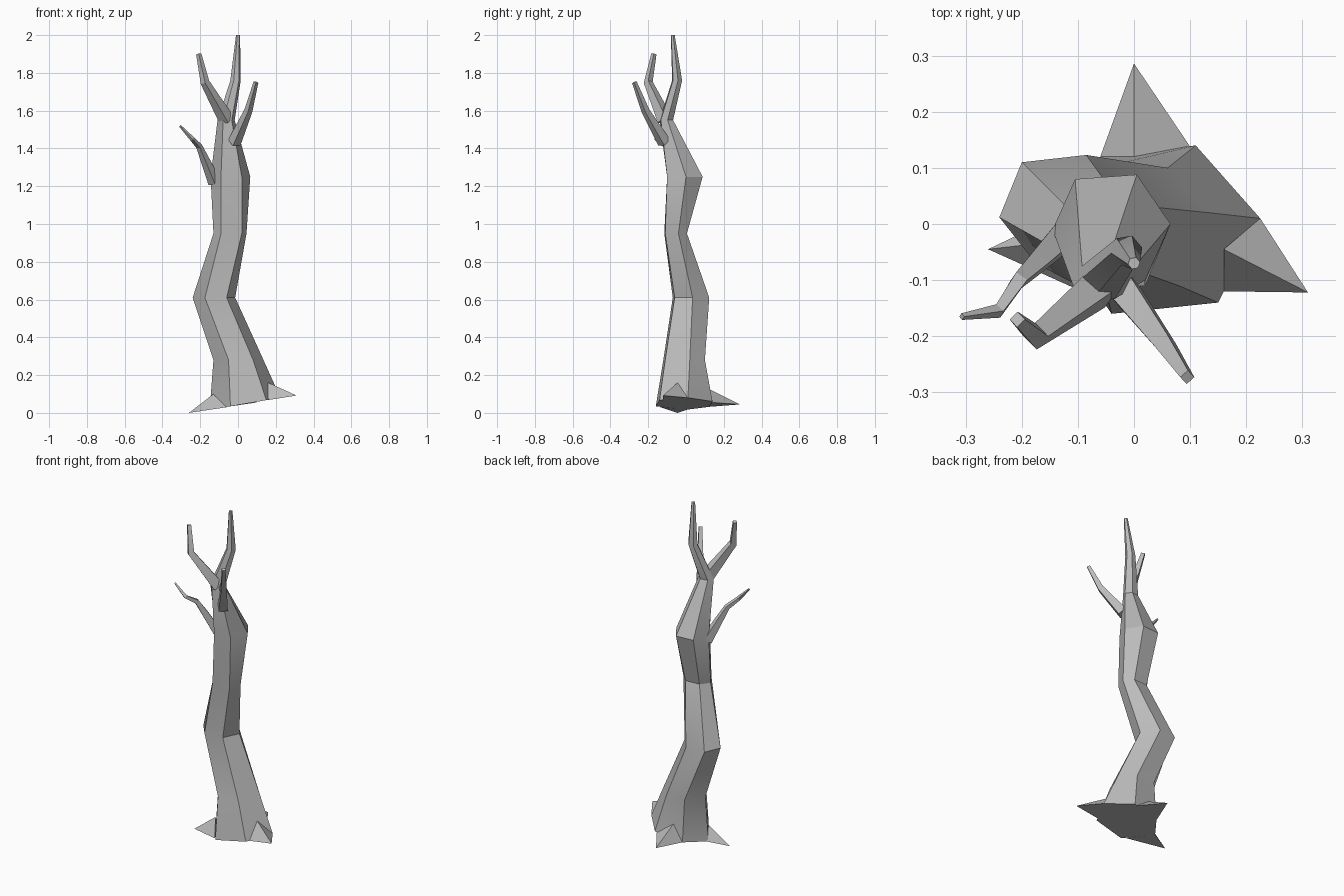
import bpy
import bmesh
import math
from mathutils import Vector

if "Cube" in bpy.data.objects:
    bpy.data.objects.remove(bpy.data.objects["Cube"], do_unlink=True)

bark = bpy.data.materials.new("grey_bark")
bark.use_nodes = True
bark.diffuse_color = (0.5, 0.5, 0.5, 1)
bark.node_tree.nodes["Principled BSDF"].inputs["Base Color"].default_value = (0.5, 0.5, 0.5, 1)


def finish(name, bm):
    bmesh.ops.recalc_face_normals(bm, faces=bm.faces)
    mesh = bpy.data.meshes.new(name)
    bm.to_mesh(mesh)
    bm.free()
    mesh.materials.append(bark)
    obj = bpy.data.objects.new(name, mesh)
    bpy.context.collection.objects.link(obj)
    bpy.ops.object.select_all(action="DESELECT")
    obj.select_set(True)
    bpy.context.view_layer.objects.active = obj
    bpy.ops.object.shade_smooth_by_angle(angle=math.radians(25))


def loft(name, rings):
    """Skin a stack of equal-sized rings and cap both ends."""
    bm = bmesh.new()
    loops = [[bm.verts.new(p) for p in ring] for ring in rings]
    for low, high in zip(loops, loops[1:]):
        for i in range(len(low)):
            j = (i + 1) % len(low)
            bm.faces.new((low[i], low[j], high[j], high[i]))
    bm.faces.new(loops[0][::-1])
    bm.faces.new(loops[-1])
    finish(name, bm)


def hexagon(x, y, z, rx, ry):
    return [(x + rx * math.cos(a), y + ry * math.sin(a), z)
            for a in (math.radians(10 + 60 * k) for k in range(6))]


def branch(name, path, radii):
    """Four-sided tapering limb along a bent path."""
    pts = [Vector(p) for p in path]
    rings = []
    for i, (p, r) in enumerate(zip(pts, radii)):
        t = (pts[min(i + 1, len(pts) - 1)] - pts[max(i - 1, 0)]).normalized()
        u = t.cross(Vector((0, 1, 0))).normalized()
        v = t.cross(u)
        rings.append([p + r * s for s in (u, v, -u, -v)])
    loft(name, rings)


def root(name, tip, side_a, side_b, top):
    """Pointed wedge spreading from the trunk foot."""
    bm = bmesh.new()
    t, a, b, c = [bm.verts.new(p) for p in (tip, side_a, side_b, top)]
    for f in ((t, a, c), (t, c, b), (t, b, a), (a, b, c)):
        bm.faces.new(f)
    finish(name, bm)


# Trunk: uneven six-sided sections, foot sloping up to the left
foot = [(.225, .01), (.11, .14), (-.06, .12), (-.15, 0), (-.04, -.16), (.15, -.14)]
knee = [(.135, .02), (.06, .1), (-.06, .1), (-.13, 0), (-.05, -.12), (.08, -.11)]
bend = [(-.015, .035), (-.085, .123), (-.2, .11), (-.24, .012), (-.175, -.07), (-.06, -.06)]
waist = [(.045, -.04), (0, .005), (-.09, 0), (-.13, -.05), (-.09, -.115), (.02, -.11)]
chest = [(.065, 0), (.005, .088), (-.105, .08), (-.145, -.01), (-.09, -.1), (.02, -.1)]
levels = ((knee, .28), (bend, .61), (waist, .95), (chest, 1.25))
rings = [[(x, y, .042 + .17 * x) for x, y in foot]]
rings += [[(x, y, z) for x, y in ring] for ring, z in levels]
rings += [hexagon(-.063, -.104, 1.55, .046, .038),
          hexagon(-.013, -.047, 1.76, .028, .028),
          hexagon(0, -.07, 2, .011, .011)]
loft("trunk", rings)

# Limbs
branch("upper_right_branch",
       [(-.06, -.11, 1.55), (-.175, -.2, 1.75), (-.208, -.17, 1.9)], (.042, .024, .014))
branch("front_left_branch",
       [(-.02, -.115, 1.43), (.055, -.215, 1.6), (.095, -.273, 1.75)], (.036, .022, .013))
branch("lower_right_branch",
       [(-.125, -.02, 1.22), (-.175, -.07, 1.34), (-.205, -.1, 1.41),
        (-.242, -.155, 1.45), (-.307, -.165, 1.52)], (.034, .024, .017, .013, .006))

# Roots
root("back_root", (0, .286, .045), (-.06, .12, .032), (.1, .138, .055), (0, .105, .135))
root("left_root", (.31, -.122, .092), (.225, .01, .08), (.16, -.12, .068), (.16, -.045, .16))
root("right_root", (-.26, -.045, 0), (-.145, .01, .018), (-.06, -.135, .03), (-.13, -.03, .1))
